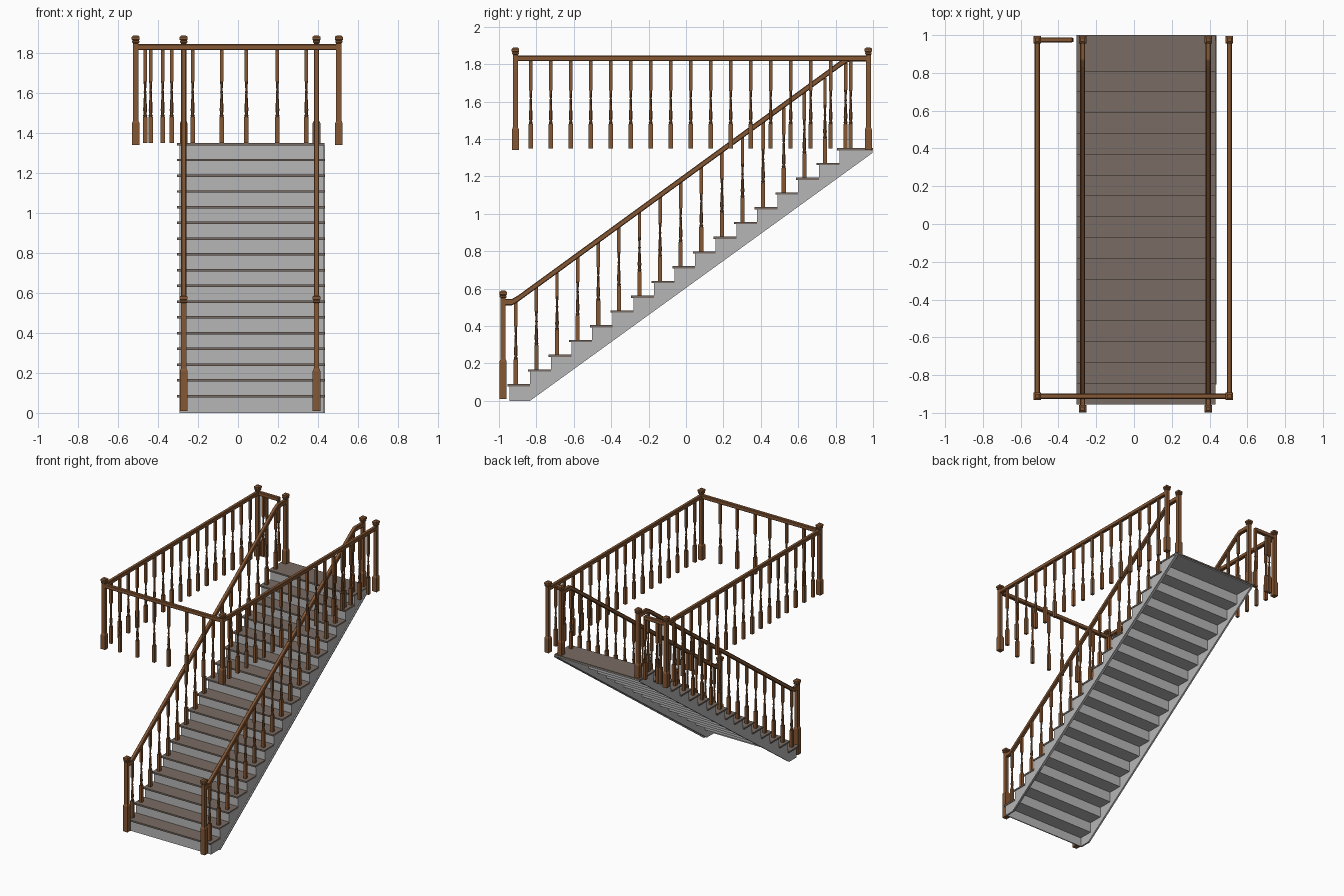
import bpy, bmesh, math

if "Cube" in bpy.data.objects:
    bpy.data.objects.remove(bpy.data.objects["Cube"])


def material(name, rgb):
    m = bpy.data.materials.new(name)
    m.diffuse_color = (*rgb, 1)
    m.use_nodes = True
    m.node_tree.nodes["Principled BSDF"].inputs["Base Color"].default_value = m.diffuse_color
    return m


WOOD = material("brown wood", (0.235, 0.095, 0.034))
TREAD = material("taupe tread", (0.19, 0.15, 0.125))
GREY = material("light grey paint", (0.47, 0.47, 0.47))


def finish(name, bm, mat):
    bmesh.ops.recalc_face_normals(bm, faces=bm.faces)
    me = bpy.data.meshes.new(name)
    bm.to_mesh(me)
    bm.free()
    me.materials.append(mat)
    ob = bpy.data.objects.new(name, me)
    bpy.context.collection.objects.link(ob)
    return ob


def box(bm, x0, x1, y0, y1, z0, z1):
    v = [bm.verts.new((x, y, z)) for z in (z0, z1)
         for x, y in ((x0, y0), (x1, y0), (x1, y1), (x0, y1))]
    bm.faces.new(v[:4])
    bm.faces.new(v[4:])
    for i in range(4):
        j = (i + 1) % 4
        bm.faces.new((v[i], v[j], v[j + 4], v[i + 4]))


def prism(bm, pts, x0, x1):
    """Extrude a (y, z) outline along x."""
    a = [bm.verts.new((x0, y, z)) for y, z in pts]
    b = [bm.verts.new((x1, y, z)) for y, z in pts]
    bm.faces.new(a)
    bm.faces.new(b)
    for i in range(len(pts)):
        j = (i + 1) % len(pts)
        bm.faces.new((a[i], a[j], b[j], b[i]))


def turned(bm, x, y, z, profile, n):
    """Stack of n-sided rings; profile holds (half width, height)."""
    rings = []
    for r, h in profile:
        r /= math.cos(math.pi / n)
        rings.append([bm.verts.new((x + r * math.cos((2 * k + 1) * math.pi / n),
                                    y + r * math.sin((2 * k + 1) * math.pi / n), z + h))
                      for k in range(n)])
    for a, b in zip(rings, rings[1:]):
        for k in range(n):
            m = (k + 1) % n
            bm.faces.new((a[k], a[m], b[m], b[k]))
    bm.faces.new(rings[0])
    bm.faces.new(rings[-1])


N, RUN, RISE = 17, 0.1102, 0.0788
nose = lambda i: -0.955 + RUN * i
top = lambda i: 0.09 + RISE * i
THICK = 0.012
XL, XR = -0.272, 0.393          # stair railing lines
WL, WR = -0.512, 0.505          # stairwell railing lines
YF, YB = -0.912, 0.975

# treads, the last one being the deep landing tread
bm = bmesh.new()
for i in range(N):
    back = nose(i + 1) + 0.012 if i < N - 1 else 1.0
    box(bm, -0.305, 0.432, nose(i), back, top(i) - THICK, top(i))
finish("treads", bm, TREAD)

# folded riser shell, open from below
zig = []
for i in range(N):
    y = nose(i) + 0.012
    zig += [(y, top(i - 1) - THICK if i else 0.0), (y, top(i) - THICK)]
zig.append((0.995, top(N - 1) - THICK))
under = [(y + 0.008, max(z - 0.008, 0)) for y, z in zig[:-1]]
under.append((0.995, zig[-1][1] - 0.008))
bm = bmesh.new()
prism(bm, zig + under[::-1], -0.285, 0.42)
finish("risers", bm, GREY)

# side stringers
bm = bmesh.new()
for x0, x1 in ((-0.293, -0.28), (0.415, 0.428)):
    prism(bm, zig + [(0.995, 1.33), (-0.85, 0.0)], x0, x1)
finish("stringers", bm, GREY)

# thin trim along the lower edge of the right stringer
bm = bmesh.new()
prism(bm, [(-0.85, 0), (-0.834, 0), (0.998, 1.326), (0.998, 1.338)], 0.427, 0.436)
finish("stringer_trim", bm, GREY)


# newel posts: square block, slimmer shaft, collar and cap
def newel(bm, x, y, z, block, height):
    turned(bm, x, y, z, [(0.019, 0), (0.019, block), (0.0135, block + 0.012),
                         (0.0135, height - 0.04), (0.018, height - 0.035),
                         (0.018, height - 0.028), (0.015, height - 0.026),
                         (0.02, height - 0.022), (0.02, height - 0.008),
                         (0.010, height)], 4)


bm = bmesh.new()
for x in (XL, XR):
    newel(bm, x, -0.978, 0.01, 0.20, 0.58)
finish("lower_newels", bm, WOOD)
bm = bmesh.new()
for x, y in ((XL, YB), (XR, YB), (WL, YB), (WR, YB), (WL, YF), (WR, YF)):
    newel(bm, x, y, 1.34, 0.11, 0.55)
finish("upper_newels", bm, WOOD)

# sloping handrails with level ends
path = [(-0.978, 0.528), (-0.93, 0.528), (-0.90, 0.545), (0.83, 1.805), (0.87, 1.83), (0.975, 1.83)]
bm = bmesh.new()
for x in (XL, XR):
    prism(bm, [(y, z + 0.017) for y, z in path] + [(y, z - 0.017) for y, z in path[::-1]],
          x - 0.0135, x + 0.0135)
rails = [finish("stair_handrails", bm, WOOD)]

# level rails around the stairwell
bm = bmesh.new()
R = 0.0135
for x in (WL, WR):
    box(bm, x - R, x + R, YF, YB, 1.816, 1.846)
box(bm, WL, WR, YF - R, YF + R, 1.816, 1.846)
box(bm, WL, -0.325, YB - R, YB + R, 1.816, 1.846)
rails.append(finish("stairwell_rails", bm, WOOD))
for ob in rails:
    b = ob.modifiers.new("eased_edges", "BEVEL")
    b.width = 0.004
    b.segments = 1


# balusters: square ends with a turned vase and slim neck between
def baluster(bm, x, y, z, h):
    turned(bm, x, y, z, [(0.011, 0), (0.011, 0.13)], 4)
    turned(bm, x, y, z, [(0.008, 0.13), (0.011, 0.138), (0.007, 0.146), (0.010, 0.165),
                         (0.0055, 0.25), (0.008, 0.256), (0.005, 0.264),
                         (0.007, 0.30), (0.0085, 0.315)], 8)
    turned(bm, x, y, z, [(0.009, 0.31), (0.009, h)], 4)


bm = bmesh.new()
for i in range(N):
    y = -0.91 + RUN * i
    for x in (XL, XR):
        baluster(bm, x, y, top(i), 0.455 if i else 0.435)
finish("stair_balusters", bm, WOOD)

bm = bmesh.new()
for i in range(17):
    for x in (WL, WR):
        baluster(bm, x, -0.83 + 0.1069 * i, 1.35, 0.47)
for x in (-0.377, -0.227, -0.082, 0.042, 0.197, 0.342):
    baluster(bm, x, YF, 1.35, 0.47)
for x in (-0.465, -0.437, -0.332):
    baluster(bm, x, YB, 1.35, 0.47)
finish("stairwell_balusters", bm, WOOD)
